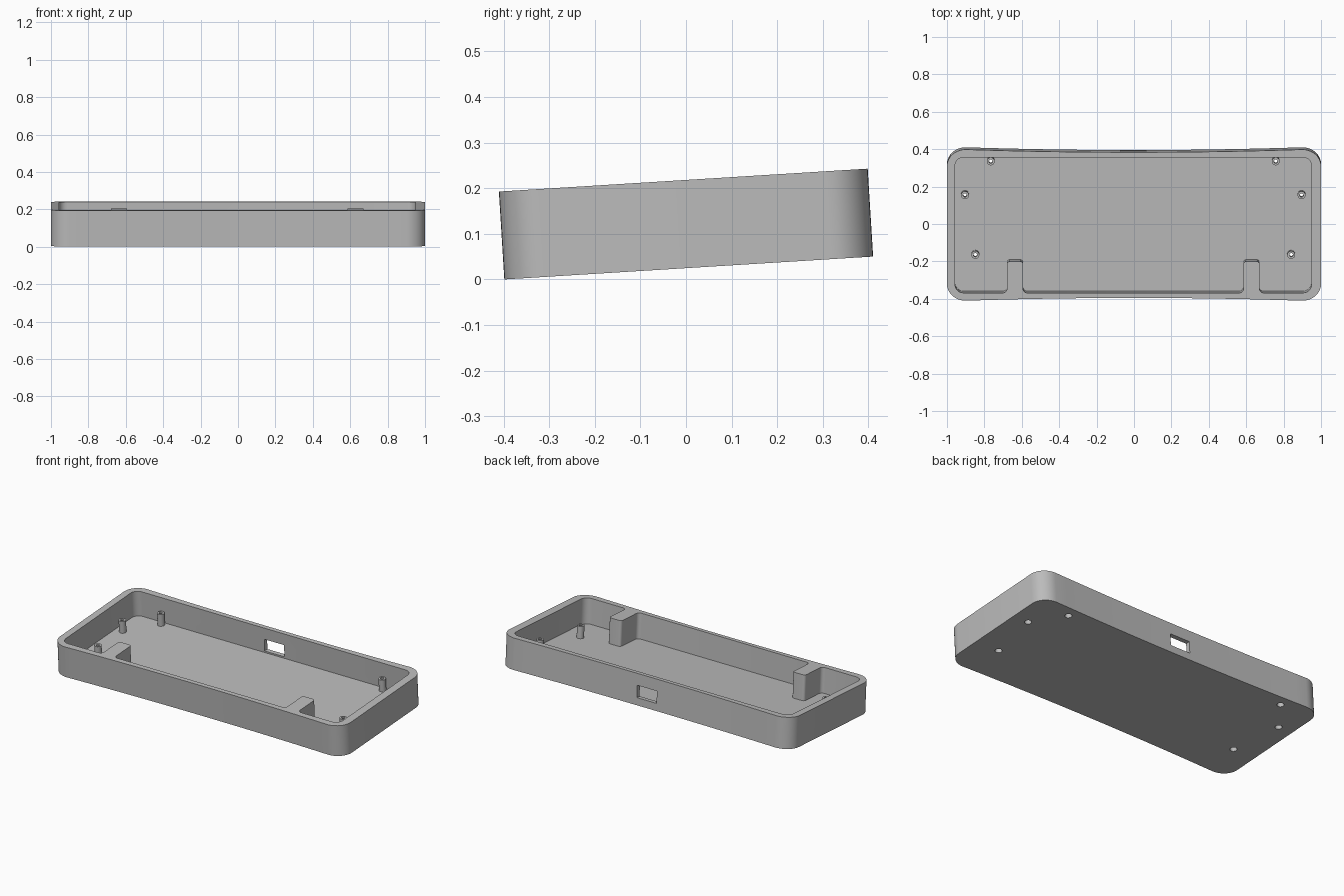
import bpy, bmesh, math
from mathutils import Vector

cube = bpy.data.objects.get("Cube")
if cube:
    bpy.data.objects.remove(cube, do_unlink=True)

TILT = math.radians(3.55)
HEIGHT, FLOOR = 0.193, 0.036
HALF_Y = 0.405
SHIFT = -0.004          # cavity offset along x

grey = bpy.data.materials.new("plain_grey")
grey.use_nodes = True
colour = (0.5, 0.5, 0.5, 1)
grey.diffuse_color = colour
grey.node_tree.nodes["Principled BSDF"].inputs["Base Color"].default_value = colour


def prism(name, outline, z0, z1):
    """Extrude a counter-clockwise outline between two heights."""
    bm = bmesh.new()
    face = bm.faces.new([bm.verts.new((x, y, z0)) for x, y in outline])
    top = bmesh.ops.extrude_face_region(bm, geom=[face])["geom"]
    verts = [v for v in top if isinstance(v, bmesh.types.BMVert)]
    bmesh.ops.translate(bm, verts=verts, vec=(0, 0, z1 - z0))
    bmesh.ops.recalc_face_normals(bm, faces=bm.faces)
    mesh = bpy.data.meshes.new(name)
    bm.to_mesh(mesh)
    bm.free()
    mesh.materials.append(grey)
    obj = bpy.data.objects.new(name, mesh)
    bpy.context.collection.objects.link(obj)
    return obj


def circle(x, y, r, n=24):
    return [(x + r * math.cos(math.tau * i / n), y + r * math.sin(math.tau * i / n))
            for i in range(n)]


def rounded(corners, steps=6):
    """Round each (x, y, radius) right-angled corner of a polygon."""
    out = []
    for i, (x, y, r) in enumerate(corners):
        p = Vector((x, y))
        a = (Vector(corners[i - 1][:2]) - p).normalized() * r
        b = (Vector(corners[(i + 1) % len(corners)][:2]) - p).normalized() * r
        for k in range(steps + 1):
            t = math.pi / 2 * k / steps
            out.append(tuple(p + a * (1 - math.sin(t)) + b * (1 - math.cos(t))))
    return out


def activate(obj):
    bpy.ops.object.select_all(action='DESELECT')
    obj.select_set(True)
    bpy.context.view_layer.objects.active = obj


def cut(obj, cutter):
    """Subtract the cutter and discard it."""
    cutter.hide_render = True
    mod = obj.modifiers.new("cut", 'BOOLEAN')
    mod.operation, mod.solver, mod.object = 'DIFFERENCE', 'EXACT', cutter
    activate(obj)
    bpy.ops.object.modifier_apply(modifier=mod.name)
    bpy.data.objects.remove(cutter, do_unlink=True)


# Outer shell: rounded corners, long sides bowed slightly inward
quarter = []
for i in range(11):
    t = math.pi / 2 * i / 10
    quarter.append((0.9 + 0.1 * math.cos(t), 0.315 + 0.09 * math.sin(t)))
for i in range(1, 13):
    x = 0.9 * (1 - i / 12)
    quarter.append((x, 0.39 + 0.015 * (x / 0.9) ** 2))
half = quarter + [(-x, y) for x, y in reversed(quarter[:-1])]
outline = half + [(-x, -y) for x, y in half]
case = prism("case", outline, 0, HEIGHT)

# Cavity outline leaves two solid blocks standing on the front wall
IN_X, IN_Y, BLOCK_Y = 0.953, 0.363, -0.194
corners = [(-IN_X, -IN_Y, 0.045)]
for cx in (-0.632, 0.632):
    l, r = cx - 0.043, cx + 0.043
    corners += [(l, -IN_Y, 0.022), (l, BLOCK_Y, 0.016),
                (r, BLOCK_Y, 0.016), (r, -IN_Y, 0.022)]
corners += [(IN_X, -IN_Y, 0.045), (IN_X, IN_Y, 0.045), (-IN_X, IN_Y, 0.045)]
cavity = [(x + SHIFT, y) for x, y in rounded(corners)]
cut(case, prism("cavity_cutter", cavity, FLOOR, HEIGHT + 0.1))

# Connector window in the back wall
window = [(SHIFT - 0.068, 0.3), (SHIFT + 0.068, 0.3),
          (SHIFT + 0.068, 0.5), (SHIFT - 0.068, 0.5)]
cut(case, prism("window_cutter", window, 0.046, 0.121))

# Screw posts with bores, and counterbores under the floor
parts = [case]
for side, label in ((-1, "right"), (1, "left")):
    for row, px, py in (("back", 0.762, 0.336), ("middle", 0.9, 0.155),
                        ("front", 0.844, -0.165)):
        x = side * px + SHIFT
        post = prism(f"{row}_{label}_post", circle(x, py, 0.021), FLOOR - 0.001, 0.111)
        cut(post, prism("bore_cutter", circle(x, py, 0.01), 0, 0.2))
        cut(case, prism("bore_cutter", circle(x, py, 0.01), -0.1, 0.2))
        cut(case, prism("counterbore_cutter", circle(x, py, 0.02), -0.1, 0.03))
        parts.append(post)

# Shade, then tilt everything so the front bottom edge rests on the ground
for obj in parts:
    activate(obj)
    bpy.ops.object.shade_smooth_by_angle(angle=math.radians(30))
    obj.rotation_euler.x = TILT
    obj.location = (0, 0.006, HALF_Y * math.sin(TILT))
